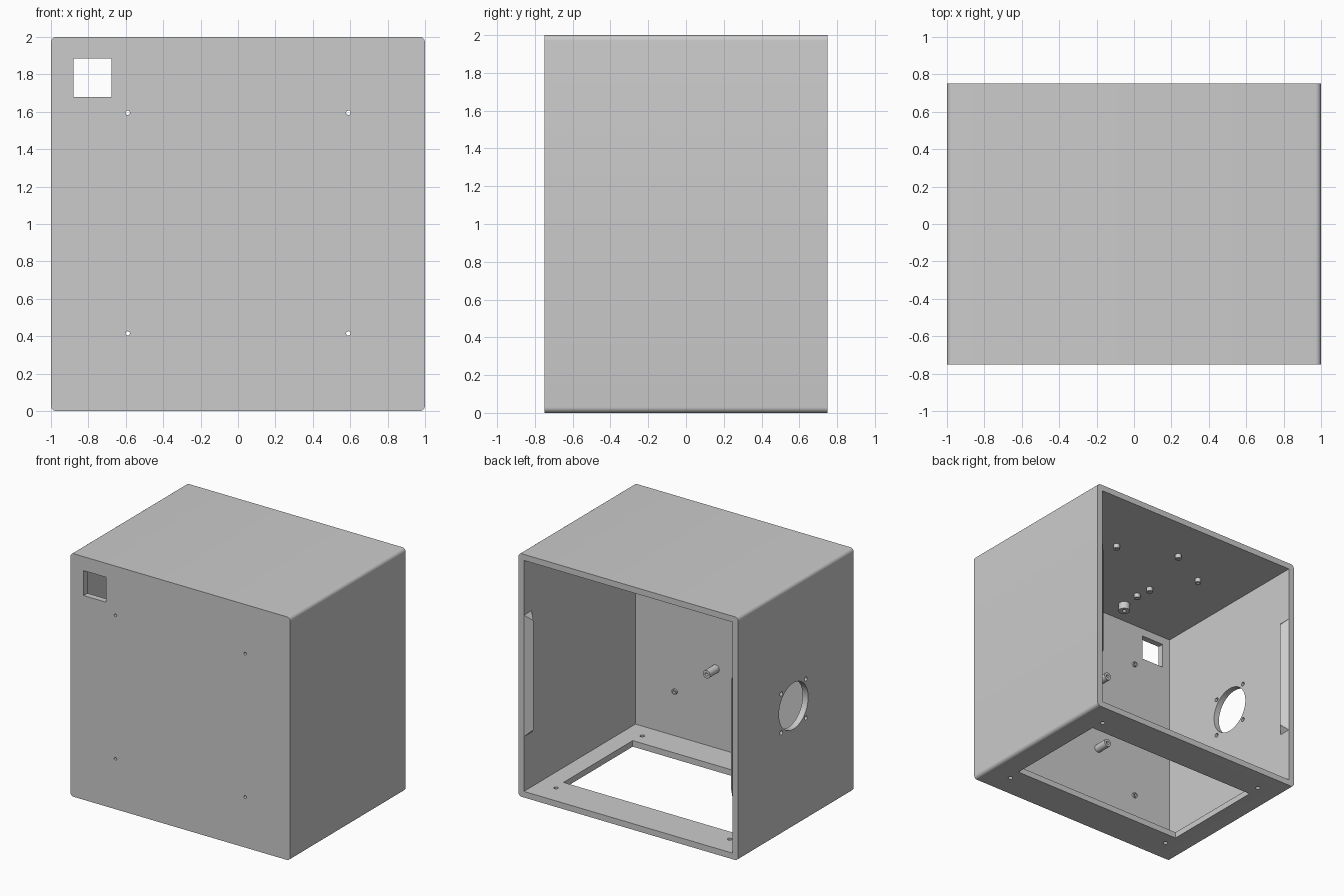
import bpy, bmesh
from mathutils import Matrix, Vector

if "Cube" in bpy.data.objects:
    bpy.data.objects.remove(bpy.data.objects["Cube"], do_unlink=True)

W, H, D, T = 2.0, 2.0, 1.5, 0.05          # width, height, depth, wall
FRONT_IN, SIDE_IN, CEIL_IN = -D / 2 + T, W / 2 - T, H - T

grey = bpy.data.materials.new("plain_grey")
grey.use_nodes = True
grey.diffuse_color = (0.6, 0.6, 0.6, 1)
grey.node_tree.nodes["Principled BSDF"].inputs["Base Color"].default_value = (0.6, 0.6, 0.6, 1)


def finish(name, bm):
    bmesh.ops.recalc_face_normals(bm, faces=bm.faces)
    mesh = bpy.data.meshes.new(name)
    bm.to_mesh(mesh)
    bm.free()
    mesh.materials.append(grey)
    obj = bpy.data.objects.new(name, mesh)
    bpy.context.collection.objects.link(obj)
    return obj


def block(name, low, high, radius=0):
    """Box between two corners; radius rounds the edges that run along y."""
    low, high = Vector(low), Vector(high)
    bm = bmesh.new()
    bmesh.ops.create_cube(bm, size=1)
    bmesh.ops.scale(bm, vec=high - low, verts=bm.verts)
    bmesh.ops.translate(bm, vec=(low + high) / 2, verts=bm.verts)
    if radius:
        edges = [e for e in bm.edges if abs(e.verts[0].co.y - e.verts[1].co.y) > 0.1]
        bmesh.ops.bevel(bm, geom=edges, offset=radius, segments=6, profile=0.5, affect='EDGES')
    return finish(name, bm)


def rod(name, start, direction, radius, length, sides=24):
    """Cylinder that begins at start and runs along direction."""
    direction = Vector(direction)
    bm = bmesh.new()
    bmesh.ops.create_cone(bm, cap_ends=True, segments=sides, radius1=radius,
                          radius2=radius, depth=length)
    turn = Vector((0, 0, 1)).rotation_difference(direction).to_matrix().to_4x4()
    move = Matrix.Translation(Vector(start) + direction * length / 2)
    bmesh.ops.transform(bm, matrix=move @ turn, verts=bm.verts)
    return finish(name, bm)


def select_only(obj):
    bpy.ops.object.select_all(action='DESELECT')
    obj.select_set(True)
    bpy.context.view_layer.objects.active = obj


def cut(target, cutter):
    mod = target.modifiers.new("cut", 'BOOLEAN')
    mod.operation, mod.solver, mod.object = 'DIFFERENCE', 'EXACT', cutter
    select_only(target)
    bpy.ops.object.modifier_apply(modifier=mod.name)
    bpy.data.objects.remove(cutter, do_unlink=True)


def smooth(obj):
    select_only(obj)
    bpy.ops.object.shade_smooth_by_angle(angle=0.6)


def standoff(name, start, direction, radius, bore, length):
    post = rod(name, start, direction, radius, length)
    away = Vector(start) - Vector(direction) * 0.02
    cut(post, rod("bore", away, direction, bore, length + 0.04, 16))
    smooth(post)


# Shell, open at the back
case = block("case_shell", (-W / 2, -D / 2, 0), (W / 2, D / 2, H), 0.03)
cut(case, block("cavity", (-SIDE_IN, FRONT_IN, T), (SIDE_IN, D, CEIL_IN)))

# Front window and floor opening
cut(case, block("window", (-0.88, -1, 1.68), (-0.675, -0.6, 1.885)))
cut(case, block("floor_opening", (-0.8, -0.45, -0.1), (0.8, 0.45, 0.15)))

# Floor screw holes, front screw holes with short bosses, and front posts
for sx in (-1, 1):
    for s in (-1, 1):
        cut(case, rod("floor_hole", (sx * 0.79, s * 0.56, -0.1), (0, 0, 1), 0.018, 0.3, 16))
        x, z = sx * 0.59, 1.005 + s * 0.59
        cut(case, rod("front_hole", (x, -0.9, z), (0, 1, 0), 0.012, 0.3, 16))
        standoff("front_boss", (x, FRONT_IN, z), (0, 1, 0), 0.022, 0.012, 0.015)
        standoff("front_post", (sx * 0.22, FRONT_IN, 1 + s * 0.3), (0, 1, 0), 0.033, 0.013, 0.12)

# Round fan opening with its four screw holes
fan_y, fan_z = 0.03, 1.0
cut(case, rod("fan_opening", (-1.1, fan_y, fan_z), (1, 0, 0), 0.19, 0.3, 64))
for sy in (-1, 1):
    for sz in (-1, 1):
        hole = (-1.1, fan_y + sy * 0.16, fan_z + sz * 0.16)
        cut(case, rod("fan_hole", hole, (1, 0, 0), 0.017, 0.3, 16))
smooth(case)

# Small ceiling studs and one larger stud
for x, y in ((0.32, 0.17), (-0.15, 0.36), (-0.51, 0.17), (-0.31, -0.18), (-0.3, -0.32)):
    standoff("ceiling_stud", (x, y, CEIL_IN), (0, 0, -1), 0.025, 0.01, 0.035)
standoff("ceiling_large_stud", (-0.32, -0.5, CEIL_IN), (0, 0, -1), 0.045, 0.015, 0.06)

# Tapered snap ridges inside the rear edge of both side walls
for side, label in ((1, "left"), (-1, "right")):
    bm = bmesh.new()
    base = [bm.verts.new((side * SIDE_IN, y, z))
            for y, z in ((0.75, 0.5), (0.65, 0.5), (0.65, 1.5), (0.75, 1.5))]
    low, high = [bm.verts.new((side * (SIDE_IN - 0.05), 0.7, z)) for z in (0.55, 1.45)]
    a, b, c, d = base
    for face in (base, (a, b, low), (c, d, high), (b, c, high, low), (d, a, low, high)):
        bm.faces.new(face)
    finish(label + "_snap_ridge", bm)
